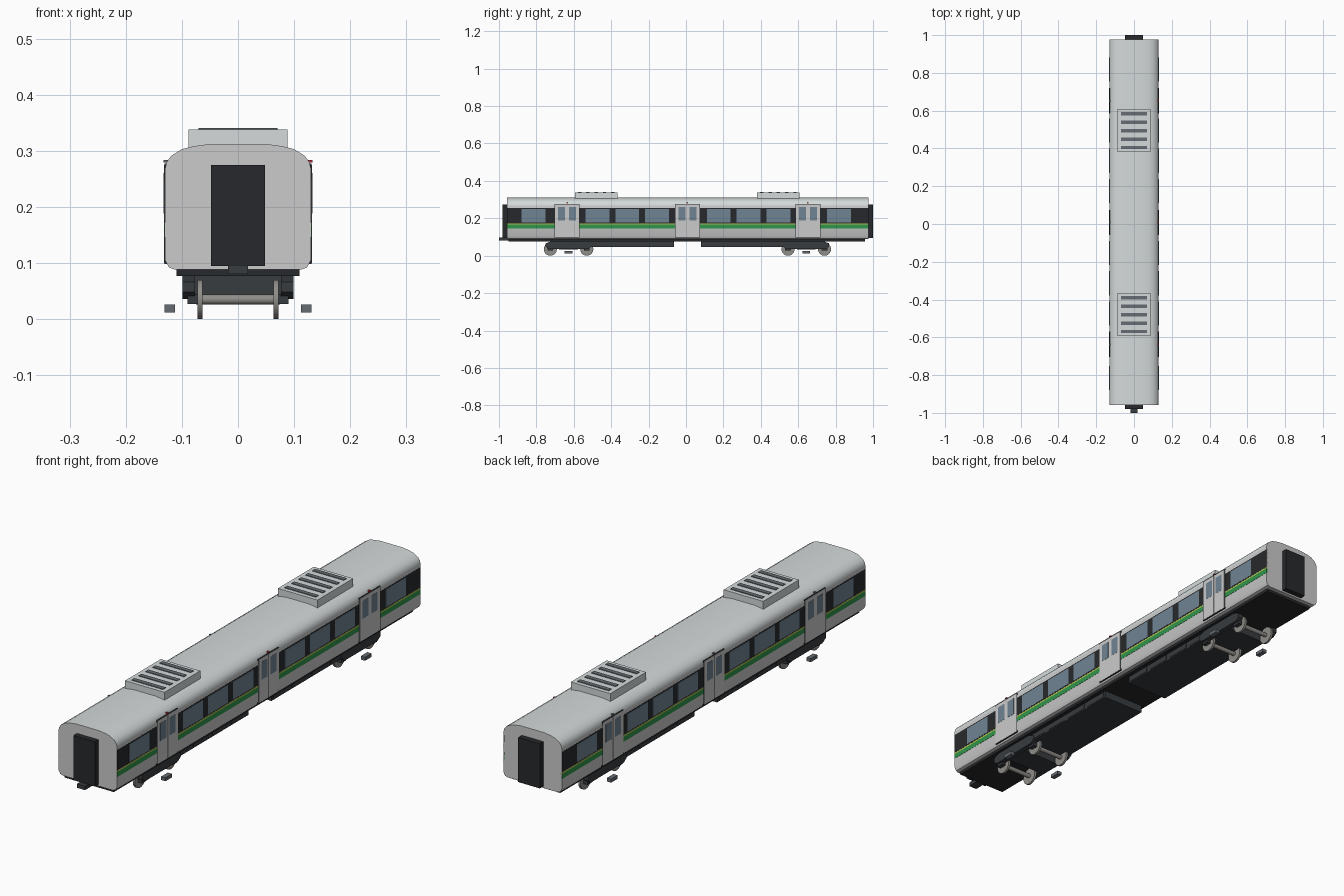
import bpy, bmesh, math
from mathutils import Matrix

if "Cube" in bpy.data.objects:
    bpy.data.objects.remove(bpy.data.objects["Cube"])

def mat(name, r, g, b):
    m = bpy.data.materials.new(name)
    m.diffuse_color = (r, g, b, 1)
    m.use_nodes = True
    m.node_tree.nodes["Principled BSDF"].inputs["Base Color"].default_value = m.diffuse_color
    return m

SHELL = mat("shell_grey", .72, .72, .72)
ROOF = mat("roof_grey", .66, .70, .70)
DOOR = mat("door_silver", .78, .80, .80)
BLACK = mat("black", .02, .022, .025)
UNDER = mat("under_dark", .04, .045, .05)
GLASS = mat("glass", .16, .23, .29)
GREEN = mat("green", .03, .30, .07)
LIME = mat("lime", .45, .55, .08)
STEEL = mat("wheel_steel", .28, .27, .25)
GRILL = mat("grill", .13, .15, .17)
RED = mat("red", .5, .03, .05)

def finish(name, bm, m, smooth=None):
    bmesh.ops.recalc_face_normals(bm, faces=bm.faces[:])
    me = bpy.data.meshes.new(name)
    bm.to_mesh(me)
    bm.free()
    me.materials.append(m)
    if smooth:
        for p in me.polygons:
            p.use_smooth = True
        me.set_sharp_from_angle(angle=math.radians(smooth))
    ob = bpy.data.objects.new(name, me)
    bpy.context.collection.objects.link(ob)
    return ob

def box(name, x, y, z, m):
    """x, y, z are (low, high) pairs."""
    bm = bmesh.new()
    bmesh.ops.create_cube(bm, size=1)
    for v in bm.verts:
        v.co = [p[0] if c < 0 else p[1] for c, p in zip(v.co, (x, y, z))]
    return finish(name, bm, m)

def prism(name, pts, axis, lo, hi, m, smooth=None):
    """Extrude a 2D profile along axis 'x' (points y,z) or 'y' (points x,z)."""
    bm = bmesh.new()
    co = [(lo, a, b) if axis == 'x' else (a, lo, b) for a, b in pts]
    f = bm.faces.new([bm.verts.new(c) for c in co])
    r = bmesh.ops.extrude_face_region(bm, geom=[f])
    d = hi - lo
    bmesh.ops.translate(bm, vec=(d, 0, 0) if axis == 'x' else (0, d, 0),
                        verts=[e for e in r['geom'] if isinstance(e, bmesh.types.BMVert)])
    return finish(name, bm, m, smooth)

def cyl_x(name, x, y, z, r, w, m, seg=28):
    bm = bmesh.new()
    bmesh.ops.create_cone(bm, cap_ends=True, segments=seg, radius1=r, radius2=r, depth=w,
                          matrix=Matrix.Translation((x, y, z)) @ Matrix.Rotation(math.pi / 2, 4, 'Y'))
    return finish(name, bm, m, 40)

def pair(s, a, b):
    return tuple(sorted((s * a, s * b)))

Y0, Y1 = -.957, .977
DOORS = (-.636, .008, .652)
WINDOWS = (-.816, -.473, -.314, -.154, .175, .335, .495, .818)

# Car body shell, with the roof faces in their own colour
half = [(.112, .088), (.123, .092), (.13, .105), (.13, .268), (.127, .28), (.119, .291),
        (.100, .303), (.08, .308), (.05, .312)]
body = prism("body_shell", half + [(-x, z) for x, z in reversed(half)], 'y', Y0, Y1, SHELL, 35)
body.data.materials.append(ROOF)
for p in body.data.polygons:
    if p.center.z > .27 and abs(p.normal.y) < .5:
        p.material_index = 1

# Underframe, gangways and coupler
box("underframe", (-.11, .11), (-.948, .958), (.077, .089), BLACK)
box("front_gangway", (-.048, .048), (-.98, Y0 + .01), (.095, .275), BLACK)
box("rear_gangway", (-.048, .048), (Y1 - .01, 1), (.095, .275), BLACK)
box("coupler", (-.018, .018), (-1, -.93), (.080, .096), UNDER)

for s, side in ((-1, "left"), (1, "right")):
    # Window band and stripes
    box(side + "_window_band", pair(s, .125, .1305), (Y0, Y1), (.173, .254), BLACK)
    box(side + "_lime_stripe", pair(s, .125, .1308), (Y0, Y1), (.166, .172), LIME)
    box(side + "_green_stripe", pair(s, .125, .1308), (Y0, Y1), (.146, .166), GREEN)
    for y in WINDOWS:
        box(side + "_window", pair(s, .125, .1312), (y - .064, y + .064), (.177, .249), GLASS)
    # Double sliding doors with windows and a lamp above
    for y in DOORS:
        box(side + "_door_frame", pair(s, .12, .1312), (y - .067, y + .067), (.098, .277), BLACK)
        for d in (-1, 1):
            c = y + d * .0325
            box(side + "_door_leaf", pair(s, .12, .132), (c - .0315, c + .0315), (.1, .275), DOOR)
            c = y + d * .029
            box(side + "_door_window", pair(s, .12, .1326), (c - .019, c + .019), (.188, .260), GLASS)
        box(side + "_door_lamp", pair(s, .122, .133), (y - .004, y + .004), (.279, .284),
            RED if s > 0 else GRILL)

# Roof air-conditioning units with slats
for y in (-.48, .494):
    box("roof_unit", (-.088, .088), (y - .114, y + .114), (.298, .338), ROOF)
    for i in range(-2, 3):
        c = y + i * .0445
        box("roof_unit_slat", (-.07, .07), (c - .009, c + .009), (.335, .3405), GRILL)

# Underfloor equipment boxes with side panels
for lo, hi in ((-.55, -.065), (.08, .57)):
    box("equipment_box", (-.093, .093), (lo, hi), (.047, .08), UNDER)
    for s in (-1, 1):
        for i in range(4):
            a = lo + .01 + i * (hi - lo) / 4
            box("equipment_panel", pair(s, .09, .095), (a, a + .1), (.052, .074), UNDER)

# Bogies
frame = [(-.122, .048), (-.105, .036), (.105, .036), (.122, .048), (.122, .066),
         (.09, .078), (-.09, .078), (-.122, .066)]
for by in (-.628, .643):
    box("bogie_bolster", (-.08, .08), (by - .05, by + .05), (.034, .08), UNDER)
    for s in (-1, 1):
        prism("bogie_side_frame", [(by + a, b) for a, b in frame], 'x',
              *pair(s, .077, .099), UNDER)
        box("track_pad", pair(s, .112, .131), (by - .021, by + .021), (.012, .026), GRILL)
    for d in (-.0975, .0975):
        cyl_x("axle", 0, by + d, .035, .009, .15, STEEL, 12)
        for s in (-1, 1):
            cyl_x("wheel", s * .0675, by + d, .035, .035, .009, STEEL)
            box("axle_box", pair(s, .07, .09), (by + d - .015, by + d + .015), (.027, .045), UNDER)
